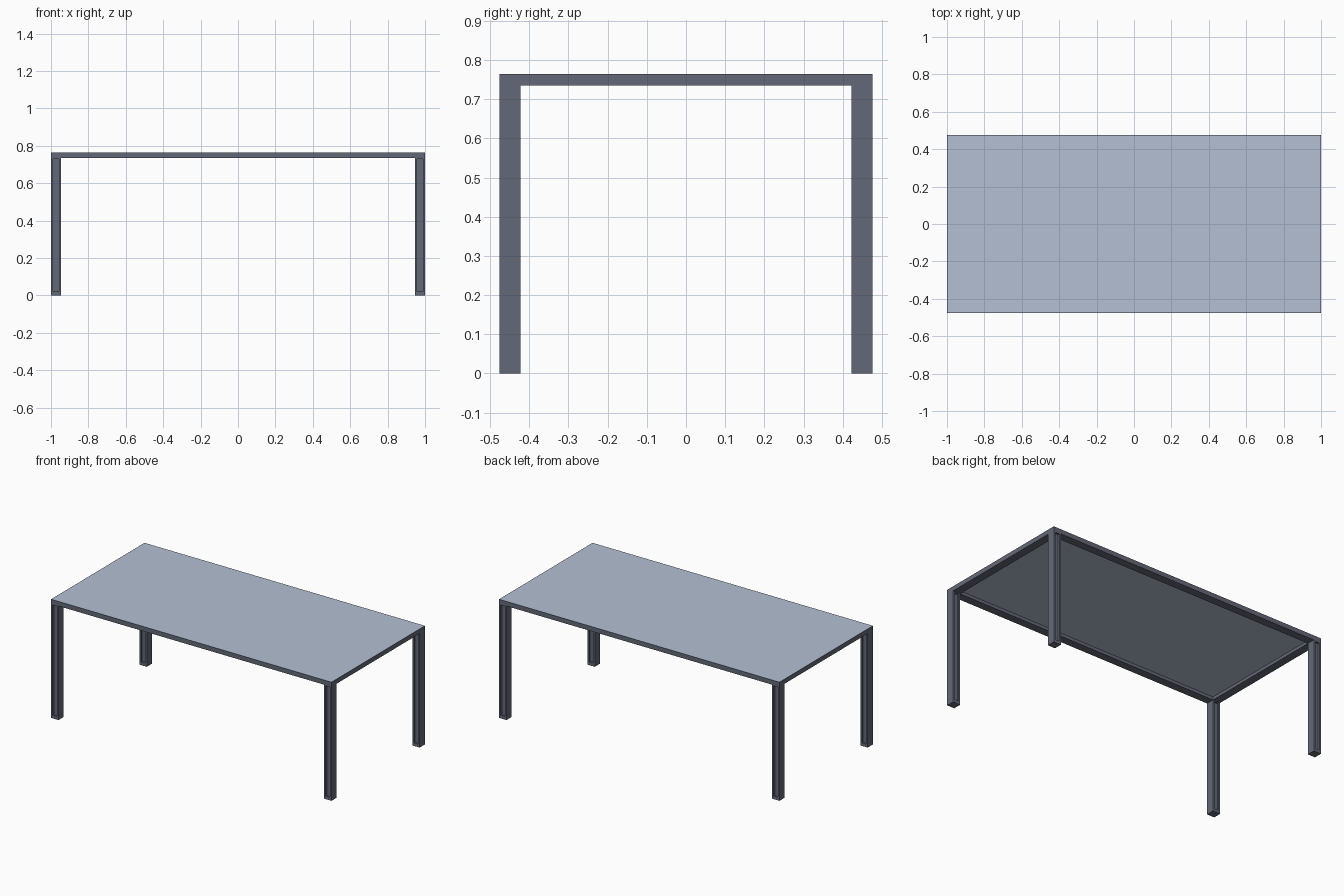
import bpy
import bmesh

if "Cube" in bpy.data.objects:
    bpy.data.objects.remove(bpy.data.objects["Cube"], do_unlink=True)

HALF_X, HALF_Y = 1.0, 0.476
HEIGHT, RAIL_Z, LEDGE_Z = 0.765, 0.735, 0.755
LEG, LIP = 0.053, 0.002


def material(name, rgb):
    mat = bpy.data.materials.new(name)
    mat.use_nodes = True
    colour = (*rgb, 1.0)
    mat.diffuse_color = colour
    mat.node_tree.nodes["Principled BSDF"].inputs["Base Color"].default_value = colour
    return mat


frame_grey = material("frame dark grey", (0.127, 0.141, 0.184))
top_blue = material("top pale blue grey", (0.456, 0.527, 0.658))


def finish(name, bm, mat):
    bmesh.ops.recalc_face_normals(bm, faces=bm.faces)
    mesh = bpy.data.meshes.new(name)
    bm.to_mesh(mesh)
    bm.free()
    mesh.materials.append(mat)
    obj = bpy.data.objects.new(name, mesh)
    bpy.context.collection.objects.link(obj)
    return obj


def box(bm, low, high):
    verts = bmesh.ops.create_cube(bm, size=1)["verts"]
    for v in verts:
        v.co = [h if c > 0 else l for c, l, h in zip(v.co, low, high)]


# Rail frame: a stepped section swept around the rectangle, with a thin lip
section = [(0, RAIL_Z), (0, HEIGHT), (LIP, HEIGHT), (LIP, LEDGE_Z),
           (LEG, LEDGE_Z), (LEG, RAIL_Z)]
corners = [(-1, -1), (1, -1), (1, 1), (-1, 1)]
bm = bmesh.new()
rings = [[bm.verts.new((sx * (HALF_X - inset), sy * (HALF_Y - inset), z))
          for sx, sy in corners] for inset, z in section]
for i, ring in enumerate(rings):
    previous = rings[i - 1]
    for k in range(4):
        bm.faces.new((previous[k - 1], previous[k], ring[k], ring[k - 1]))
finish("rail_frame", bm, frame_grey)

# Table top: a sheet resting on the ledge inside the lip
bm = bmesh.new()
box(bm, (LIP - HALF_X, LIP - HALF_Y, LEDGE_Z), (HALF_X - LIP, HALF_Y - LIP, HEIGHT))
finish("table_top", bm, top_blue)


# Legs: square posts with a recessed slot on the front and back faces
def leg(name, sx, sy):
    bm = bmesh.new()
    half = LEG / 2
    box(bm, (-half, -half, 0), (half, half, RAIL_Z))
    bm.normal_update()
    slots = [f for f in bm.faces if abs(f.normal.y) > 0.9]
    bmesh.ops.inset_individual(bm, faces=slots, thickness=0.016)
    for f in slots:
        for v in f.verts:
            v.co.z = 0.73 if v.co.z > RAIL_Z / 2 else 0.02
    for f in bmesh.ops.extrude_discrete_faces(bm, faces=slots)["faces"]:
        for v in f.verts:
            v.co.y *= 0.55
    obj = finish(name, bm, frame_grey)
    obj.location = (sx * (HALF_X - half), sy * (HALF_Y - half), 0)


for sy, end in ((-1, "front"), (1, "back")):
    for sx, side in ((-1, "right"), (1, "left")):
        leg(f"{end}_{side}_leg", sx, sy)
